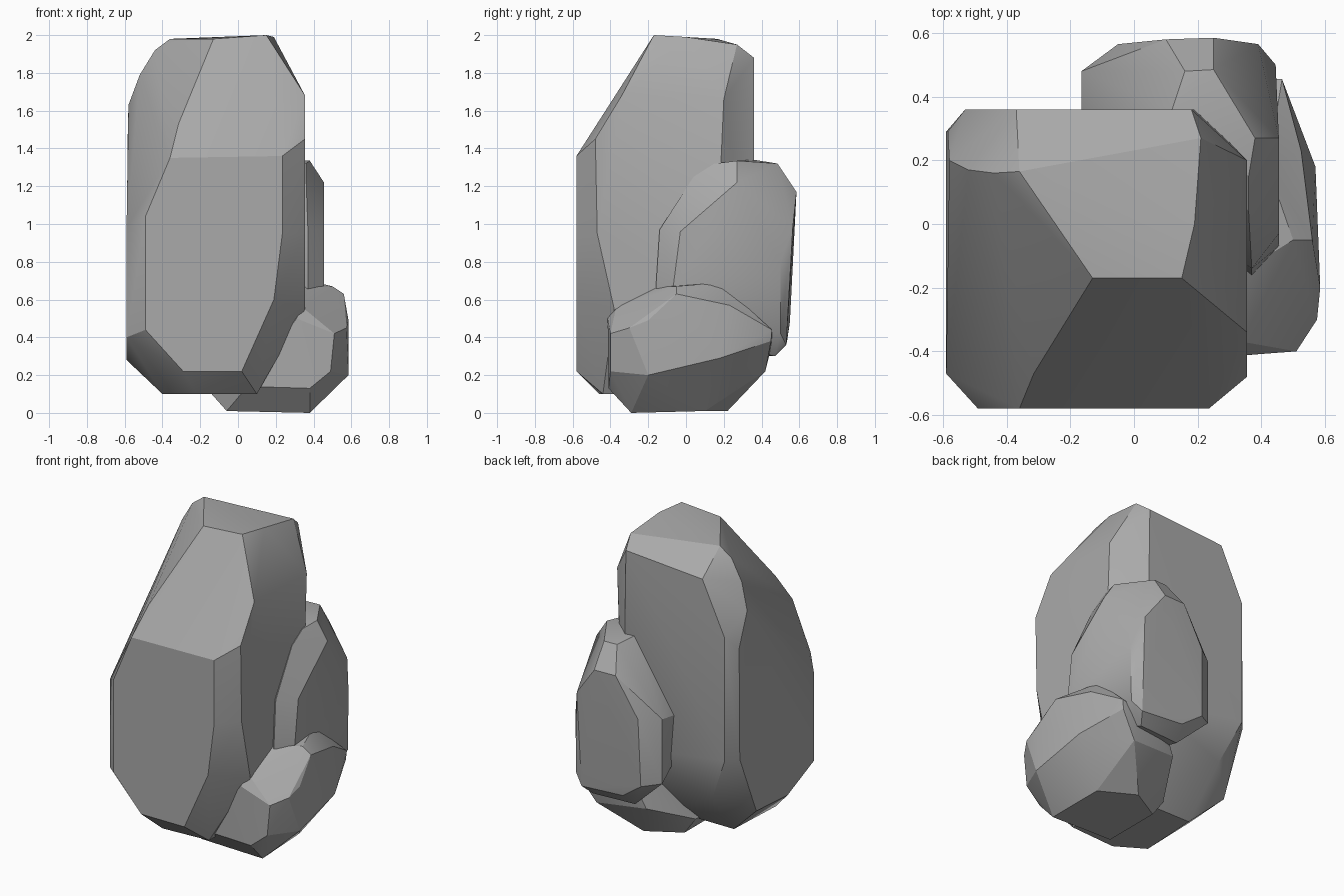
import bpy, bmesh
from math import radians

stone = bpy.data.materials.new("stone")
stone.diffuse_color = (0.4, 0.4, 0.4, 1)


def rock(name, corners, sharp):
    """Faceted boulder: convex hull of its corner points, softened at shallow edges."""
    bm = bmesh.new()
    for c in corners:
        bm.verts.new(c)
    res = bmesh.ops.convex_hull(bm, input=bm.verts[:])
    junk = set(res["geom_interior"]) | set(res["geom_unused"])
    bmesh.ops.delete(bm, geom=[v for v in junk if isinstance(v, bmesh.types.BMVert)], context="VERTS")
    bmesh.ops.dissolve_limit(bm, angle_limit=radians(4), verts=bm.verts[:], edges=bm.edges[:])
    bmesh.ops.recalc_face_normals(bm, faces=bm.faces[:])
    me = bpy.data.meshes.new(name)
    bm.to_mesh(me)
    bm.free()
    me.materials.append(stone)
    ob = bpy.data.objects.new(name, me)
    bpy.context.collection.objects.link(ob)
    bpy.ops.object.select_all(action="DESELECT")
    ob.select_set(True)
    bpy.context.view_layer.objects.active = ob
    bpy.ops.object.shade_smooth_by_angle(angle=radians(sharp))
    return ob


# Tall boulder
rock("tall_rock", [
    # crown
    (-0.13, -0.17, 1.98), (0.15, -0.17, 2.0), (0.19, 0.0, 1.99), (0.21, 0.27, 1.95),
    (-0.36, 0.165, 1.98), (-0.44, 0.16, 1.92), (-0.52, 0.17, 1.79),
    (-0.37, 0.36, 1.84), (0.18, 0.36, 1.88),
    # shoulders
    (-0.315, -0.47, 1.53), (0.355, -0.34, 1.68), (0.355, 0.2, 1.66), (0.355, -0.48, 1.45),
    (-0.58, 0.2, 1.63), (-0.585, 0.29, 1.42), (-0.53, 0.36, 1.5),
    # front face
    (0.235, -0.58, 1.36), (-0.36, -0.58, 1.35), (-0.49, -0.58, 1.04),
    (-0.49, -0.58, 0.44), (-0.29, -0.58, 0.22), (0.02, -0.58, 0.22),
    (0.19, -0.58, 0.6), (0.235, -0.58, 0.95),
    # left and right sides
    (-0.59, -0.47, 0.98), (-0.59, -0.47, 0.4), (-0.59, -0.2, 0.28), (-0.59, 0.12, 0.3),
    (-0.59, 0.29, 0.7), (0.355, -0.47, 0.95), (0.355, -0.38, 0.55), (0.355, 0.15, 0.55),
    # back and base
    (-0.53, 0.36, 0.7), (-0.4, 0.3, 0.4), (0.2, 0.36, 0.6),
    (-0.4, -0.35, 0.1), (-0.22, -0.46, 0.1), (0.1, -0.44, 0.1), (0.1, 0.05, 0.1),
    (-0.38, 0.05, 0.1),
], 28)

# Middle boulder behind on the right
rock("middle_rock", [
    (0.12, 0.36, 1.34), (0.16, 0.48, 1.32), (0.25, 0.485, 1.32), (0.38, 0.27, 1.335),
    (0.36, 0.15, 1.32), (0.25, 0.585, 1.17), (0.1, 0.58, 1.17), (0.39, 0.565, 0.98),
    (0.445, 0.5, 0.8), (0.455, 0.27, 1.22), (0.455, 0.4, 0.98), (0.455, -0.03, 0.96),
    (0.455, -0.07, 0.65), (0.37, -0.14, 0.97), (0.37, -0.16, 0.66), (0.36, 0.04, 1.25),
    (-0.05, 0.565, 0.92), (-0.165, 0.48, 0.92), (-0.165, 0.48, 0.5), (-0.06, 0.55, 0.48),
    (0.08, 0.535, 0.38), (0.38, 0.53, 0.36), (0.44, 0.5, 0.42), (0.34, 0.47, 0.3),
    (0.05, 0.45, 0.3), (0.1, 0.1, 0.35), (-0.1, 0.2, 0.6), (-0.165, 0.36, 0.9),
    (0.4, 0.1, 0.4),
], 26)

# Small boulder at the front right foot
rock("small_rock", [
    (0.31, -0.415, 0.5), (0.51, -0.4, 0.42), (0.49, -0.4, 0.22), (0.38, -0.41, 0.13),
    (0.05, -0.41, 0.14), (0.34, -0.37, 0.56), (0.34, -0.15, 0.67), (0.42, 0.18, 0.69),
    (0.5, -0.05, 0.67), (0.56, -0.05, 0.63), (0.525, 0.23, 0.57), (0.575, -0.3, 0.45),
    (0.585, -0.2, 0.49), (0.585, -0.2, 0.2), (0.57, 0.18, 0.29),
    (0.465, 0.455, 0.44), (0.46, 0.45, 0.38), (0.3, 0.46, 0.38), (0.35, 0.42, 0.22),
    (-0.06, -0.29, 0.01), (0.38, -0.29, 0.0), (0.37, 0.1, 0.01), (0.15, 0.22, 0.01),
    (-0.06, 0.1, 0.01), (-0.14, -0.25, 0.1), (-0.14, 0.1, 0.12), (0.02, 0.38, 0.25),
    (0.1, 0.4, 0.42), (0.15, 0.2, 0.6),
], 20)
